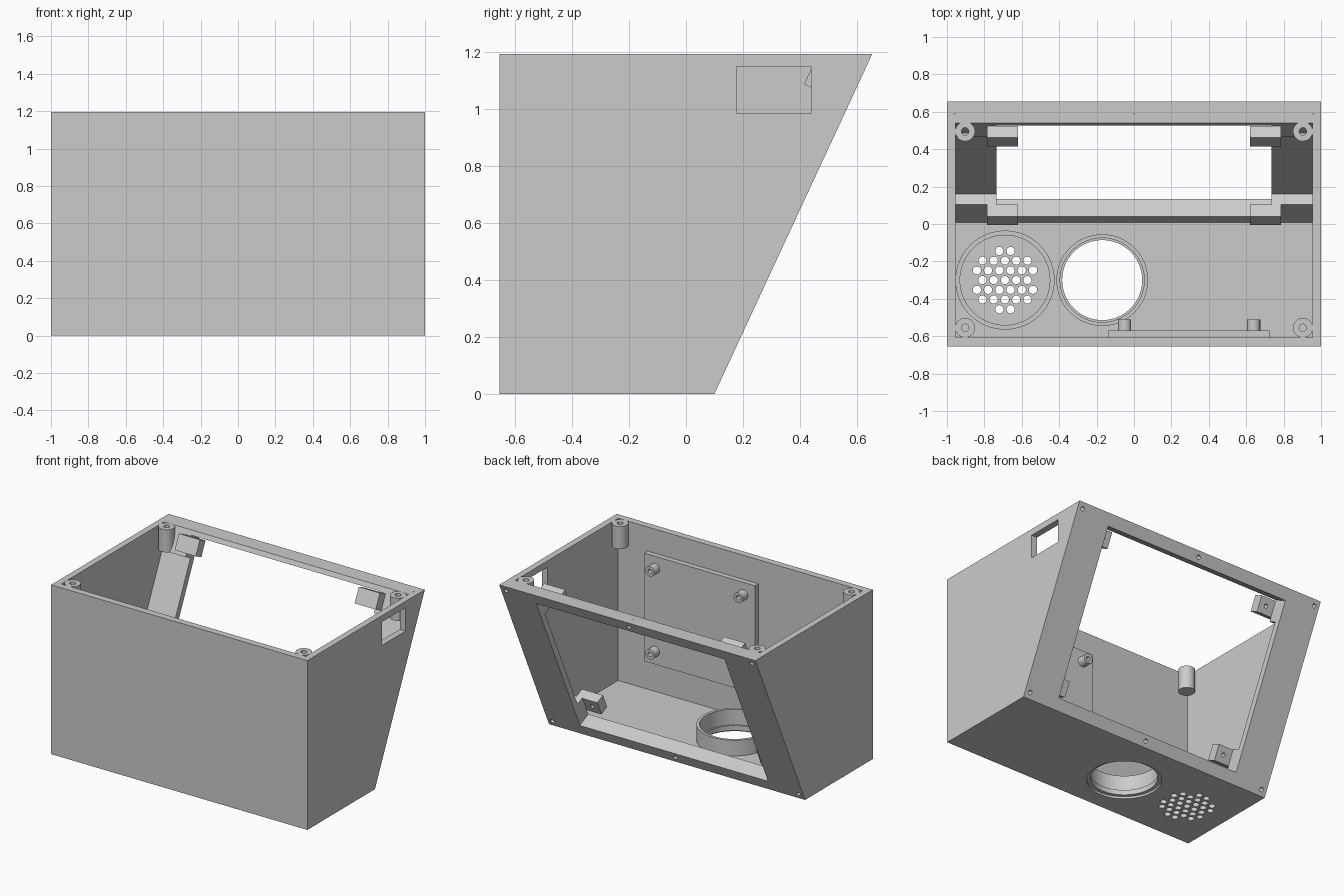
import bpy
import math
from mathutils import Vector

if "Cube" in bpy.data.objects:
    bpy.data.objects.remove(bpy.data.objects["Cube"])

grey = bpy.data.materials.new("light_grey_plastic")
grey.use_nodes = True
colour = (0.6, 0.6, 0.6, 1)
grey.diffuse_color = colour
grey.node_tree.nodes["Principled BSDF"].inputs["Base Color"].default_value = colour

# Main dimensions
TOP, FRONT, BACK_LOW, BACK_TOP = 1.195, -0.655, 0.10, 0.655
IN_X, IN_FRONT, FLOOR = 0.955, -0.607, 0.05
TILT = math.atan2(BACK_TOP - BACK_LOW, TOP)
SLOPE = TOP / math.cos(TILT)
WALL = 0.104
LEAN = (-TILT, 0, 0)


def slant(x, s, d):
    """Point s up the sloping back face and d inward from it."""
    return Vector((x, BACK_LOW + s * math.sin(TILT) - d * math.cos(TILT),
                   s * math.cos(TILT) + d * math.sin(TILT)))


def finish(name):
    ob = bpy.context.object
    ob.name = name
    ob.data.materials.append(grey)
    return ob


def box(name, x, y, z):
    lo, hi = Vector((x[0], y[0], z[0])), Vector((x[1], y[1], z[1]))
    bpy.ops.mesh.primitive_cube_add(size=1, location=(lo + hi) / 2)
    bpy.context.object.scale = hi - lo
    return finish(name)


def slant_box(name, x, s, d):
    mid = slant(sum(x) / 2, sum(s) / 2, sum(d) / 2)
    bpy.ops.mesh.primitive_cube_add(size=1, location=mid, rotation=LEAN)
    bpy.context.object.scale = (x[1] - x[0], d[1] - d[0], s[1] - s[0])
    return finish(name)


def rod(name, r, a, b, sides=32):
    a, b = Vector(a), Vector(b)
    turn = (b - a).to_track_quat('Z', 'Y').to_euler()
    bpy.ops.mesh.primitive_cylinder_add(vertices=sides, radius=r, depth=(b - a).length,
                                        location=(a + b) / 2, rotation=turn)
    return finish(name)


def prism(name, half, profile):
    n = len(profile)
    verts = [(x, y, z) for x in (-half, half) for y, z in profile]
    faces = [tuple(range(n))[::-1], tuple(range(n, 2 * n))]
    faces += [(i, (i + 1) % n, (i + 1) % n + n, i + n) for i in range(n)]
    mesh = bpy.data.meshes.new(name)
    mesh.from_pydata(verts, [], faces)
    ob = bpy.data.objects.new(name, mesh)
    bpy.context.collection.objects.link(ob)
    bpy.context.view_layer.objects.active = ob
    return finish(name)


def cut(target, cutter):
    mod = target.modifiers.new("cut", 'BOOLEAN')
    mod.operation, mod.solver, mod.object = 'DIFFERENCE', 'EXACT', cutter
    bpy.context.view_layer.update()
    bpy.context.view_layer.objects.active = target
    bpy.ops.object.modifier_apply(modifier=mod.name)
    bpy.data.objects.remove(cutter)


def smooth(ob):
    bpy.ops.object.select_all(action='DESELECT')
    ob.select_set(True)
    bpy.context.view_layer.objects.active = ob
    bpy.ops.object.shade_smooth_by_angle(angle=math.radians(30))


# Open-topped case with a sloping back
case = prism("case", 1.0, [(FRONT, 0), (BACK_LOW, 0), (BACK_TOP, TOP), (FRONT, TOP)])
lean = math.tan(TILT)
inner_top = BACK_TOP - WALL / math.cos(TILT)
cut(case, prism("cavity", IN_X, [(IN_FRONT, FLOOR), (inner_top - (TOP - FLOOR) * lean, FLOOR),
                                 (inner_top + 0.1 * lean, TOP + 0.1), (IN_FRONT, TOP + 0.1)]))

# Panel recess inside the back, display opening and side port
cut(case, slant_box("recess", (-IN_X, IN_X), (0.237, 1.091), (0.044, 0.2)))
cut(case, slant_box("opening", (-0.735, 0.735), (0.082, SLOPE - 0.082), (-0.05, 0.15)))
cut(case, box("port", (0.9, 1.1), (0.18, 0.44), (0.985, 1.15)))

# Screw holes around the back frame
for x in (-0.96, 0, 0.96):
    for s in (0.042, SLOPE - 0.042):
        cut(case, rod("screw_hole", 0.015, slant(x, s, -0.02), slant(x, s, 0.06), 16))

# Round floor opening with a counterbore underneath
RX, SX, RY = -0.17, -0.69, -0.30
cut(case, rod("round_opening", 0.214, (RX, RY, -0.1), (RX, RY, 0.2), 64))
cut(case, rod("counterbore", 0.238, (RX, RY, -0.1), (RX, RY, 0.015), 64))

# Speaker grille: hexagonal pattern of holes
STEP = 0.06
for row in range(-3, 4):
    for col in range(-3, 4):
        x = (col + 0.5 * (row % 2)) * STEP
        y = row * STEP * math.sqrt(3) / 2
        if math.hypot(x, y) < 0.165:
            cut(case, rod("grille_hole", 0.022, (SX + x, RY + y, -0.1), (SX + x, RY + y, 0.1), 16))
smooth(case)

# Raised rings on the floor
for name, x, outer, inner, top in (("opening_ring", RX, 0.245, 0.225, 0.16),
                                   ("speaker_ring", SX, 0.265, 0.24, 0.09)):
    ring = rod(name, outer, (x, RY, FLOOR - 0.01), (x, RY, top), 64)
    cut(ring, rod("bore", inner, (x, RY, -0.1), (x, RY, 0.4), 64))
    smooth(ring)

# Lid screw bosses in the four corners
for side, x in (("right", -0.903), ("left", 0.903)):
    for end, y in (("front", -0.555), ("back", 0.495)):
        boss = rod(f"{end}_{side}_boss", 0.053, (x, y, 1.035), (x, y, TOP - 0.0005))
        cut(boss, rod("bore", 0.02, (x, y, 1.08), (x, y, TOP + 0.1), 16))
        smooth(boss)

# Display brackets behind the opening
for side, sign in (("right", -1), ("left", 1)):
    for level, s in (("lower", 0.121), ("upper", 1.12)):
        xs = sorted((sign * 0.62, sign * 0.785))
        bracket = slant_box(f"{level}_{side}_bracket", xs, (s, s + 0.11), (WALL, WALL + 0.069))
        hx = sign * 0.675
        cut(bracket, rod("bore", 0.014, slant(hx, s + 0.055, 0), slant(hx, s + 0.055, WALL + 0.05), 16))
        smooth(bracket)

# Circuit board pad with four standoffs on the front wall
box("board_pad", (-0.14, 0.725), (IN_FRONT - 0.005, -0.57), (0.262, 1.025))
for x in (-0.05, 0.64):
    for z in (0.355, 0.94):
        stud = rod("board_standoff", 0.035, (x, -0.575, z), (x, -0.51, z))
        cut(stud, rod("bore", 0.016, (x, -0.56, z), (x, -0.4, z), 16))
        smooth(stud)
